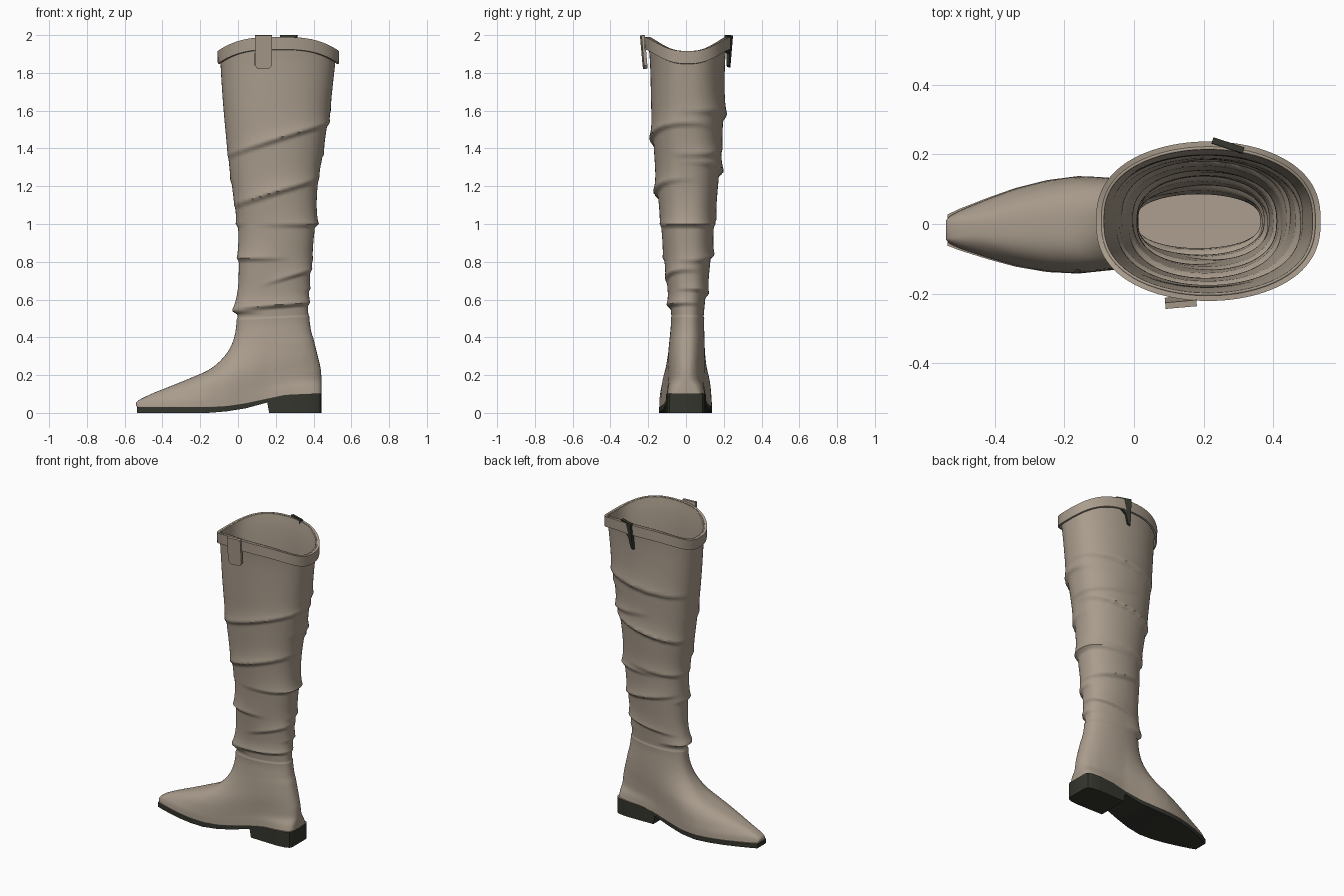
import bpy
import bmesh
from math import sin, cos, pi, exp, radians
from mathutils import Vector, Matrix

cube = bpy.data.objects.get("Cube")
if cube:
    bpy.data.objects.remove(cube, do_unlink=True)


def material(name, color):
    mat = bpy.data.materials.new(name)
    mat.use_nodes = True
    mat.diffuse_color = (*color, 1)
    mat.node_tree.nodes["Principled BSDF"].inputs["Base Color"].default_value = (*color, 1)
    return mat


LEATHER = material("taupe leather", (0.40, 0.335, 0.265))
RUBBER = material("dark rubber", (0.035, 0.036, 0.027))


def finish(name, bm, mats, angle=40):
    bmesh.ops.recalc_face_normals(bm, faces=bm.faces)
    mesh = bpy.data.meshes.new(name)
    bm.to_mesh(mesh)
    bm.free()
    for mat in mats:
        mesh.materials.append(mat)
    obj = bpy.data.objects.new(name, mesh)
    bpy.context.collection.objects.link(obj)
    bpy.ops.object.select_all(action="DESELECT")
    obj.select_set(True)
    bpy.context.view_layer.objects.active = obj
    bpy.ops.object.shade_smooth_by_angle(angle=radians(angle))
    return obj


def loft(bm, loops, wrap=False):
    rows = [[bm.verts.new(p) for p in loop] for loop in loops]
    pairs = list(zip(rows, rows[1:])) + ([(rows[-1], rows[0])] if wrap else [])
    for a, b in pairs:
        for i in range(len(a)):
            j = (i + 1) % len(a)
            bm.faces.new((a[i], a[j], b[j], b[i]))
    return rows


# Sole stations: x, half width, top height, bottom height
SOLE = [(-.535, .045, .03, 0), (-.5, .06, .03, 0), (-.42, .088, .03, 0), (-.34, .113, .03, 0),
        (-.25, .132, .03, 0), (-.16, .14, .03, 0), (-.06, .132, .035, .008), (.04, .115, .05, .024),
        (.155, .102, .075, .055), (.165, .102, .077, 0), (.25, .104, .095, 0), (.35, .106, .1, 0),
        (.41, .1, .102, 0), (.435, .088, .103, 0), (.443, .07, .103, 0)]


def station(x):
    x = min(max(x, SOLE[0][0]), SOLE[-1][0])
    for a, b in zip(SOLE, SOLE[1:]):
        if x <= b[0]:
            u = (x - a[0]) / (b[0] - a[0])
            return [p + u * (q - p) for p, q in zip(a, b)]


def foot_centre(x):
    return -.04 * max(0, -.1 - x)


# Upper rings: front x, front z, back x, back z, roundness, foot shape, half width
FOOT = [(-.535, .03, .443, .1, .1, 1), (-.535, .06, .443, .14, .25, 1),
        (-.46, .1, .442, .18, .55, .98), (-.36, .14, .438, .23, .65, .95),
        (-.25, .185, .43, .27, .7, .9), (-.16, .225, .42, .31, .72, .8),
        (-.1, .27, .41, .35, .74, .65), (-.05, .33, .4, .39, .76, .45),
        (-.02, .4, .388, .43, .78, .2), (-.008, .48, .378, .5, .8, 0)]
SHAFT = [(.6, -.005, .374, .098), (.7, 0, .38, .112), (.85, 0, .395, .13), (1, -.005, .412, .144),
         (1.2, -.035, .425, .165), (1.4, -.06, .455, .182), (1.6, -.08, .488, .195),
         (1.8, -.094, .513, .203), (1.915, -.098, .525, .218)]
RINGS = [(*r, .088) for r in FOOT] + [(f, z, b, z, .8, 0, w) for z, f, b, w in SHAFT]

# Slouch folds: height, tilt, centre angle, angular reach, depth
FOLDS = [(1.45, .085, -70, 135, .022), (1.17, .07, -90, 110, .024), (.82, 0, -140, 80, .018),
         (.7, .06, -40, 75, .018), (.57, .015, -70, 130, .022), (.54, 0, 180, 80, .03),
         (1, 0, 0, 130, .02), (1.57, .03, 80, 100, .022), (1.28, .05, 95, 110, .025),
         (.84, -.03, 70, 100, .02), (.63, .03, 60, 100, .018), (1.4, -.03, 40, 70, .016),
         (1.03, .03, 140, 90, .016)]


def fold_depth(z, angle):
    total = 0
    for height, tilt, centre, reach, depth in FOLDS:
        away = abs((angle - radians(centre) + pi) % (2 * pi) - pi) / radians(reach)
        t = z - height - tilt * cos(angle)
        if away < 1 and t > -.02:
            total += depth * cos(away * pi / 2) ** 1.5 * (exp(-t / .05) if t > 0 else 1 + t / .02)
    return total


def ring_at(t):
    i = min(int(t), len(RINGS) - 2)
    u = t - i
    a, b, c, d = (RINGS[min(max(k, 0), len(RINGS) - 1)] for k in range(i - 1, i + 3))
    return [q + u / 2 * (r - p + u * (2 * p - 5 * q + 4 * r - s + u * (3 * (q - r) + s - p)))
            for p, q, r, s in zip(a, b, c, d)]


def ring_loop(t, grow=0, drop=0, count=96):
    front, zf, back, zb, power, foot, width = ring_at(t)
    foot = min(max(foot, 0), 1)
    loop = []
    for i in range(count):
        a = 2 * pi * i / count
        c, s = cos(a), sin(a)
        u = (1 + c) / 2
        x = front + u * (back - front)
        _, sole_width, sole_top, _ = station(x)
        half = width + foot * (sole_width - width)
        y = half * abs(s) ** max(power, .05) * (1 if s > 0 else -1)
        y += foot * foot_centre(x) + (1 - foot) * .008
        z = zf + u * (zb - zf)
        z += max(0, foot * 4 - 3) * (sole_top - (.03 + u * .073))
        push = grow + (fold_depth(z, a) - .004 if zf > .5 else 0)
        # saddle-shaped top line
        rise = min(max((z - 1.55) / .3, 0), 1)
        z += .075 * (1 - abs(c) ** 3) * rise - drop
        loop.append(Vector((x + c * push, y + s * push, z)))
    return loop


# Leather upper: foot and slouched shaft in one skin
last_foot, last = len(FOOT) - 1, len(RINGS) - 1
steps = [i / 5 for i in range(last_foot * 5)]
steps += [last_foot + i / 16 for i in range((last - last_foot) * 16 + 1)]
bm = bmesh.new()
loft(bm, [ring_loop(t) for t in steps])
upper = finish("boot_upper", bm, [LEATHER], 50)
wall = upper.modifiers.new("leather thickness", "SOLIDIFY")
wall.thickness = .008
wall.offset = -1

# Raised band along the top edge
bm = bmesh.new()
loft(bm, [ring_loop(last, g, d) for g, d in ((.003, .068), (.013, .066), (.015, 0), (-.006, 0))], True)
finish("top_band", bm, [LEATHER])

# Sole and heel, with a leather insole on the upward faces
bm = bmesh.new()
sections = []
for x, w, top, bottom in SOLE:
    y = foot_centre(x)
    sections.append([(x, y - w, bottom), (x, y + w, bottom), (x, y + w, top), (x, y - w, top)])
rows = loft(bm, sections)
bm.faces.new(rows[0])
bm.faces.new(rows[-1])
bmesh.ops.recalc_face_normals(bm, faces=bm.faces)
for face in bm.faces:
    face.material_index = int(face.normal.z > .7)
finish("sole_and_heel", bm, [RUBBER, LEATHER], 30)


def tab(name, outline, place, turn, lean, mat):
    bm = bmesh.new()
    face = bm.faces.new([bm.verts.new((x, -.009, z)) for x, z in outline])
    extruded = bmesh.ops.extrude_face_region(bm, geom=[face])["geom"]
    bmesh.ops.translate(bm, vec=(0, .018, 0), verts=[v for v in extruded if isinstance(v, bmesh.types.BMVert)])
    bm.transform(Matrix.Translation(place) @ Matrix.Rotation(radians(turn), 4, "Z")
                 @ Matrix.Rotation(radians(lean), 4, "X"))
    finish(name, bm, [mat], 30)


# Pull tabs on both sides of the opening
tab("right_pull_tab", [(-.045, 0), (-.045, -.16), (-.03, -.178), (.03, -.178), (.045, -.16), (.045, 0)],
    (.135, -.231, 1.999), 5, 5, LEATHER)
tab("left_pull_tab", [(-.047, 0), (.047, 0), (.03, -.06), (-.015, -.1), (-.03, -.16), (-.047, -.17)],
    (.27, .226, 1.999), -18, -5, RUBBER)
